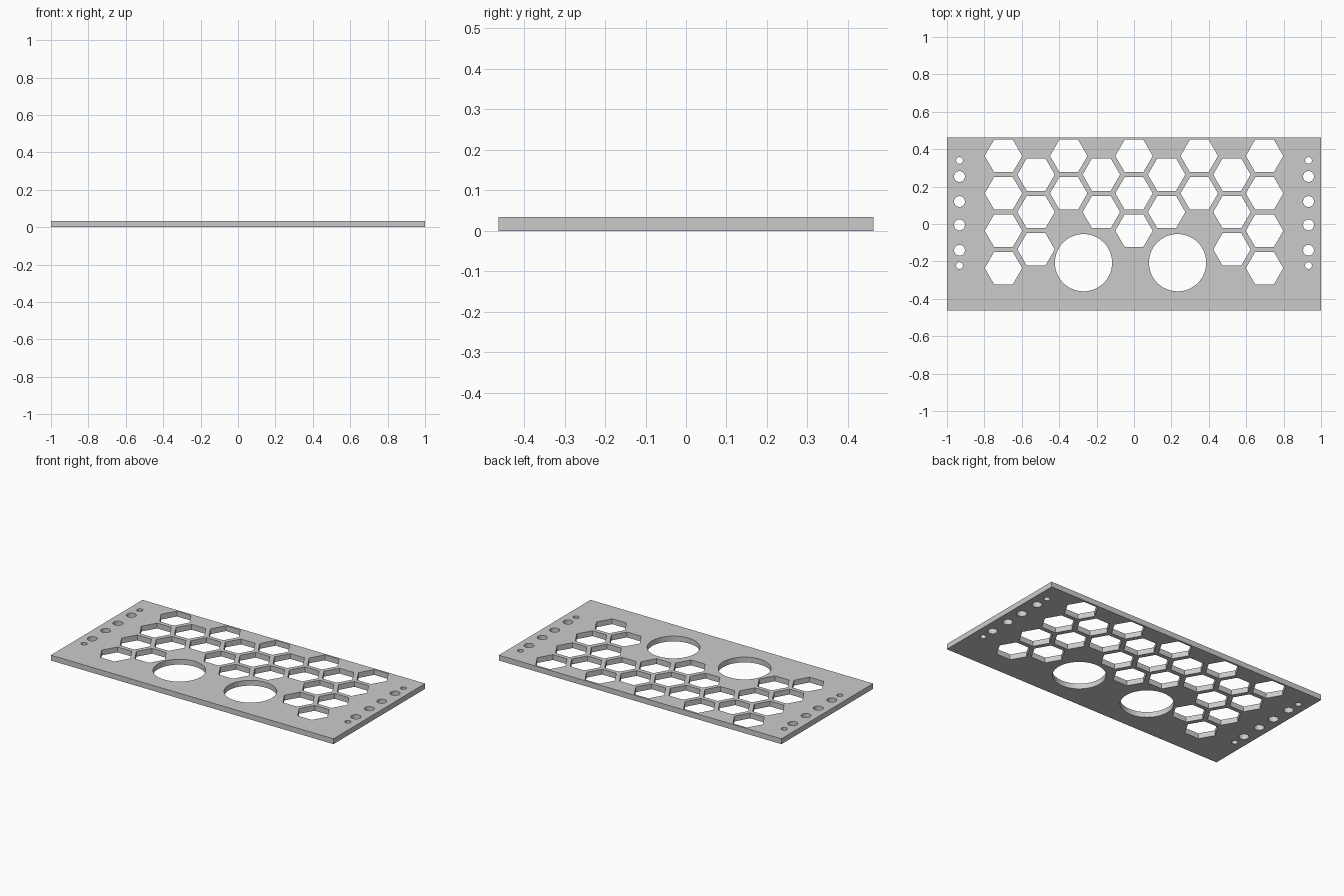
import bpy, bmesh
from math import cos, sin, tau

if "Cube" in bpy.data.objects:
    bpy.data.objects.remove(bpy.data.objects["Cube"])

T = 0.034            # plate thickness
HX, HY = 1.0, 0.463  # plate half size

curve = bpy.data.curves.new("panel_profile", 'CURVE')
curve.dimensions = '2D'
curve.fill_mode = 'BOTH'
curve.extrude = T / 2


def loop(points):
    s = curve.splines.new('POLY')
    s.points.add(len(points) - 1)
    for p, (x, y) in zip(s.points, points):
        p.co = (x, y, 0, 1)
    s.use_cyclic_u = True


def hole(x, y, r, n):
    loop([(x + r * cos(tau * i / n), y + r * sin(tau * i / n)) for i in range(n)])


# Outer outline
loop([(-HX, -HY), (HX, -HY), (HX, HY), (-HX, HY)])

# Honeycomb vents: (column, top row y, number of rows), mirrored in x
for col, top, rows in [(0, 0.364, 3), (1, 0.264, 2), (2, 0.364, 2),
                       (3, 0.264, 3), (4, 0.364, 4)]:
    for side in ((1, -1) if col else (1,)):
        for r in range(rows):
            hole(side * col * 0.1745, top - r * 0.2, 0.1, 6)

# Two large round openings
for x in (-0.27, 0.233):
    hole(x, -0.207, 0.153, 64)

# Mounting holes along both ends
for x in (-0.933, 0.933):
    for y, r in [(0.34, 0.018), (0.254, 0.029), (0.12, 0.029),
                 (-0.005, 0.029), (-0.14, 0.029), (-0.222, 0.018)]:
        hole(x, y, r, 32)

# Turn the filled profile into one welded plate
tmp = bpy.data.objects.new("panel_profile", curve)
bpy.context.collection.objects.link(tmp)
mesh = bpy.data.meshes.new_from_object(
    tmp.evaluated_get(bpy.context.evaluated_depsgraph_get()))
bpy.data.objects.remove(tmp)
bm = bmesh.new()
bm.from_mesh(mesh)
bmesh.ops.remove_doubles(bm, verts=bm.verts, dist=1e-5)
bmesh.ops.translate(bm, verts=bm.verts, vec=(0, 0, T / 2))
bmesh.ops.recalc_face_normals(bm, faces=bm.faces)
bm.to_mesh(mesh)
bm.free()

panel = bpy.data.objects.new("vented_panel", mesh)
bpy.context.collection.objects.link(panel)
bpy.context.view_layer.objects.active = panel
panel.select_set(True)
bpy.ops.object.shade_smooth_by_angle()
